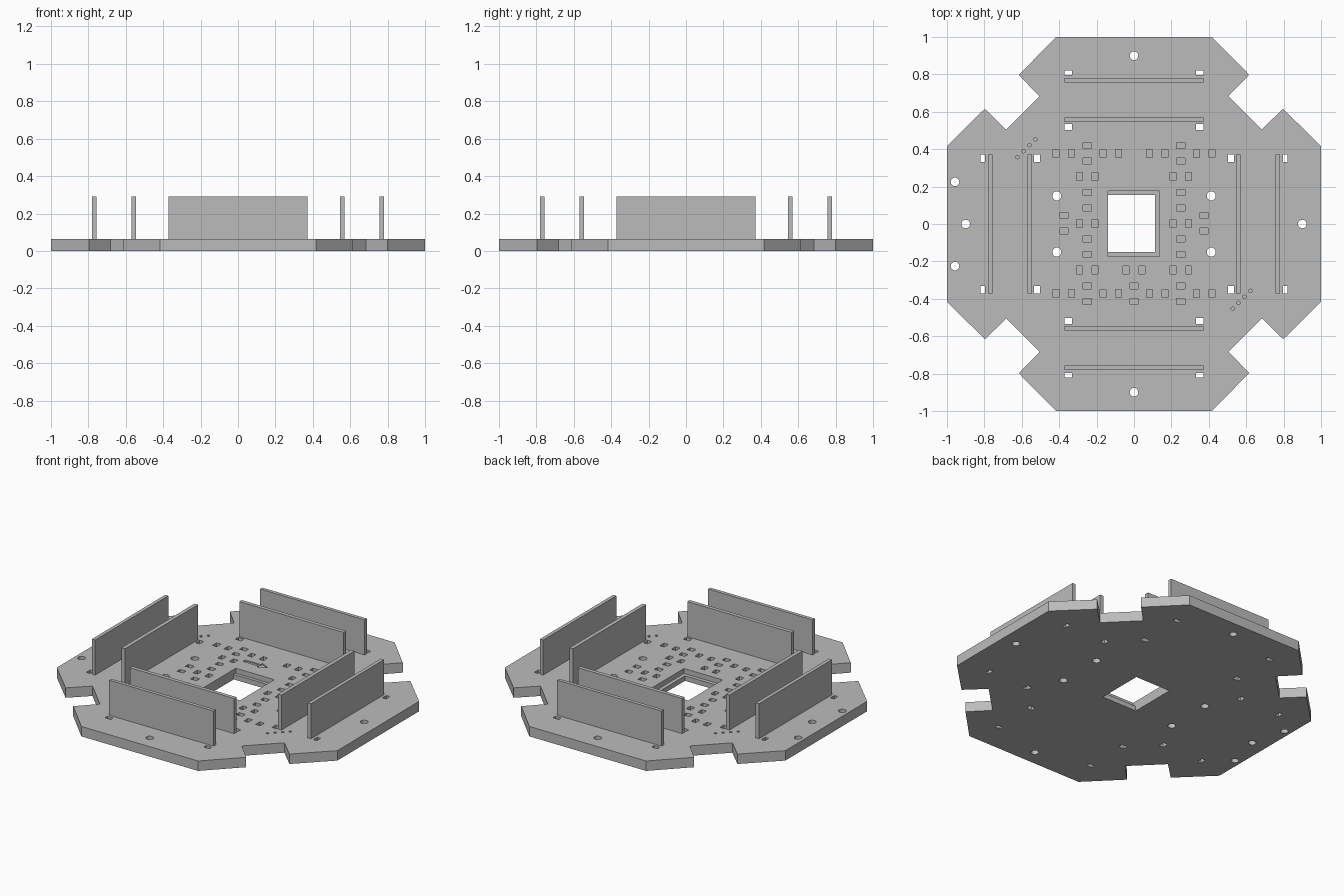
import bpy, bmesh, math

cube = bpy.data.objects.get("Cube")
if cube:
    bpy.data.objects.remove(cube, do_unlink=True)

TOP = 0.064          # plate thickness
WALL_TOP = 0.29

grey = bpy.data.materials.new("plain_grey")
grey.use_nodes = True
grey.diffuse_color = (0.5, 0.5, 0.5, 1)
grey.node_tree.nodes["Principled BSDF"].inputs["Base Color"].default_value = (0.5, 0.5, 0.5, 1)


def prism(bm, points, z0, z1):
    """Extrude a closed outline from z0 to z1."""
    low = [bm.verts.new((x, y, z0)) for x, y in points]
    high = [bm.verts.new((x, y, z1)) for x, y in points]
    bm.faces.new(low[::-1])
    bm.faces.new(high)
    n = len(points)
    for i in range(n):
        j = (i + 1) % n
        bm.faces.new((low[i], low[j], high[j], high[i]))


def box(bm, x0, x1, y0, y1, z0, z1):
    prism(bm, [(x0, y0), (x1, y0), (x1, y1), (x0, y1)], z0, z1)


def disc(bm, x, y, r, z0, z1, n=20):
    angles = [math.tau * i / n for i in range(n)]
    prism(bm, [(x + r * math.cos(a), y + r * math.sin(a)) for a in angles], z0, z1)


def make(name, bm):
    bmesh.ops.recalc_face_normals(bm, faces=bm.faces)
    mesh = bpy.data.meshes.new(name)
    bm.to_mesh(mesh)
    bm.free()
    mesh.materials.append(grey)
    obj = bpy.data.objects.new(name, mesh)
    bpy.context.collection.objects.link(obj)
    return obj


def cut(obj, bm):
    """Subtract the solids in bm, then discard the cutter."""
    cutter = make("cutter", bm)
    cutter.hide_render = True
    mod = obj.modifiers.new("cut", "BOOLEAN")
    mod.operation = "DIFFERENCE"
    mod.solver = "EXACT"
    mod.object = cutter
    bpy.context.view_layer.update()
    result = bpy.data.meshes.new_from_object(obj.evaluated_get(bpy.context.evaluated_depsgraph_get()))
    obj.modifiers.clear()
    obj.data = result
    bpy.data.objects.remove(cutter, do_unlink=True)


# Base plate: eight-sided outline with a square notch at each diagonal
quarter = [(1, 0.416), (0.797, 0.616), (0.683, 0.506), (0.505, 0.684), (0.616, 0.798), (0.416, 1)]
outline = []
for k in range(4):
    c, s = round(math.cos(k * math.pi / 2)), round(math.sin(k * math.pi / 2))
    outline += [(c * x - s * y, s * x + c * y) for x, y in quarter]
bm = bmesh.new()
prism(bm, outline, 0, TOP)
plate = make("base_plate", bm)

# Through holes: slots beside the walls and round bolt holes
bm = bmesh.new()
for side in (-1, 1):
    for near, far in ((0.503, 0.535), (0.797, 0.822)):
        for end in (-1, 1):
            a, b = sorted((side * near, side * far))
            c, d = sorted((end * 0.331, end * 0.372))
            box(bm, a, b, c, d, -0.1, 0.2)
            box(bm, c, d, a, b, -0.1, 0.2)
    disc(bm, side * 0.9, 0, 0.023, -0.1, 0.2)
    disc(bm, 0, side * 0.9, 0.023, -0.1, 0.2)
    disc(bm, -0.957, side * 0.225, 0.023, -0.1, 0.2)
    for x in (-0.413, 0.413):
        disc(bm, x, side * 0.15, 0.024, -0.1, 0.2)
cut(plate, bm)

# Blind pockets, in pairs on a regular grid of half-quarter steps
STEP = 0.125
along_x = [(x, y) for x in (-3, -1, 1, 3) for y in (-3, 3)]
along_x += [(x, y) for x in (-2, 2) for y in (-2, 0, 2)] + [(0, -2)]
along_y = [(x, y) for x in (-2, 2) for y in (-3, -1, 1, 3)]
along_y += [(-3, 0), (3, 0), (0, -3)]
bm = bmesh.new()
for pairs, dx, dy, w, h in ((along_x, 0.0415, 0, 0.016, 0.0215),
                            (along_y, 0, 0.0415, 0.0215, 0.016)):
    for gx, gy in pairs:
        for s in (-1, 1):
            x, y = gx * STEP + s * dx, gy * STEP + s * dy + 0.003
            box(bm, x - w, x + w, y - h, y + h, 0.032, 0.2)

# Shallow arrow and rows of tiny dots
arrow = [(-0.16, 0.278), (-0.05, 0.278), (-0.05, 0.26), (0.01, 0.29),
         (-0.05, 0.32), (-0.05, 0.302), (-0.16, 0.302)]
prism(bm, arrow, TOP - 0.008, 0.2)
for s in (-1, 1):
    for i in range(4):
        t = (i - 1.5) * 0.032
        disc(bm, s * (0.575 + t), s * (t - 0.405), 0.009, TOP - 0.012, 0.2, 10)
cut(plate, bm)

# Central window with a stepped ledge on three sides
bm = bmesh.new()
box(bm, -0.139, 0.136, -0.174, 0.176, 0.032, 0.2)
cut(plate, bm)
bm = bmesh.new()
box(bm, -0.139, 0.112, -0.15, 0.155, -0.1, 0.2)
cut(plate, bm)

# Upright walls: an inner and an outer one on each arm
for arm, ax, sign in (("right", 0, -1), ("left", 0, 1), ("front", 1, -1), ("back", 1, 1)):
    for ring, near, far in (("inner", 0.545, 0.57), ("outer", 0.757, 0.78)):
        a, b = sorted((sign * near, sign * far))
        bm = bmesh.new()
        if ax == 0:
            box(bm, a, b, -0.372, 0.372, TOP - 0.004, WALL_TOP)
        else:
            box(bm, -0.372, 0.372, a, b, TOP - 0.004, WALL_TOP)
        make(f"{arm}_{ring}_wall", bm)
